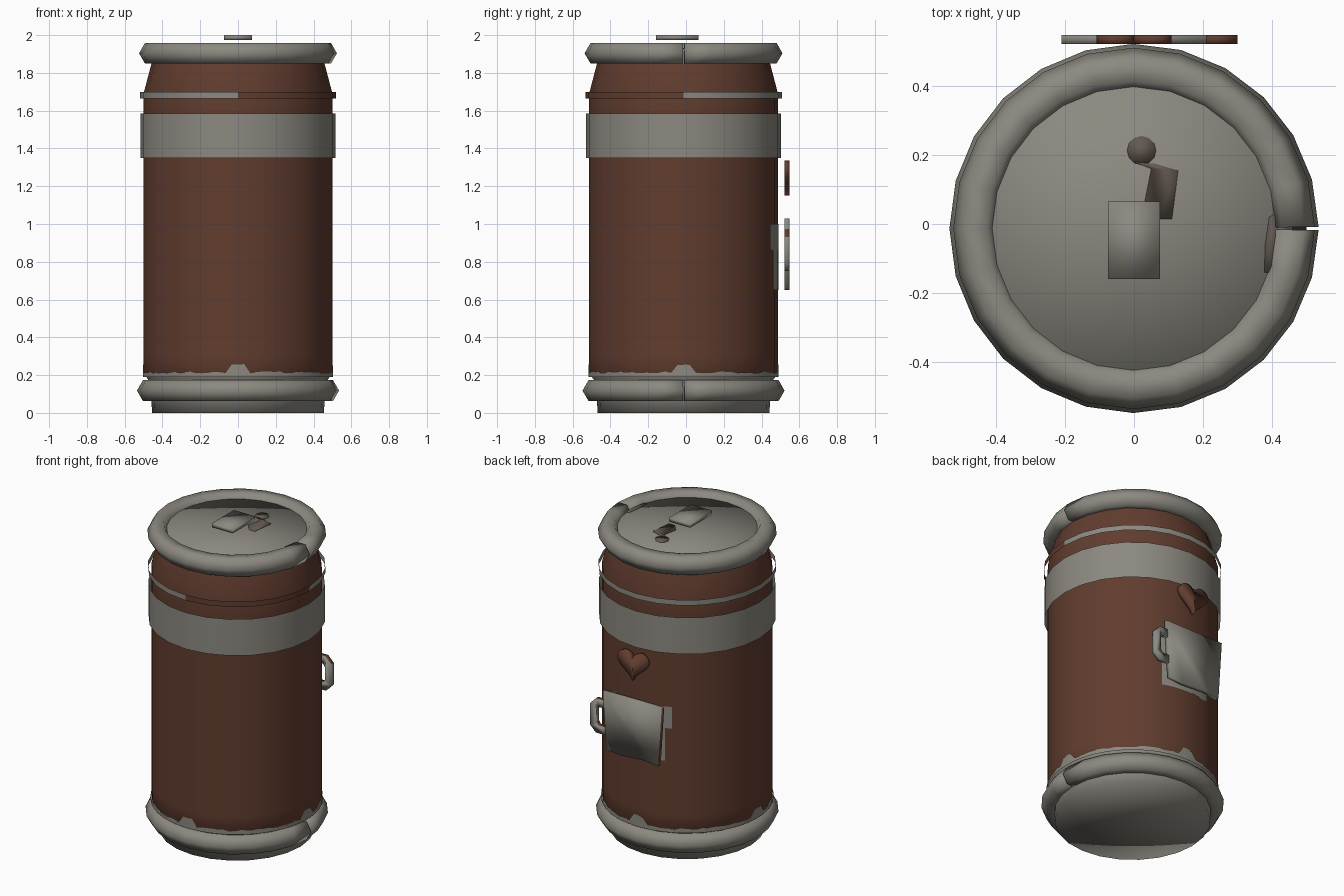
import bpy, bmesh, math, random

if "Cube" in bpy.data.objects:
    bpy.data.objects.remove(bpy.data.objects["Cube"])

random.seed(4)
CY = -0.013   # y of the can axis
N = 24        # sides around the can


def material(name, rgb):
    m = bpy.data.materials.new(name)
    m.diffuse_color = (*rgb, 1)
    m.use_nodes = True
    m.node_tree.nodes["Principled BSDF"].inputs["Base Color"].default_value = m.diffuse_color
    return m


GRAY = material("worn_gray", (0.26, 0.25, 0.215))
BROWN = material("rust_brown", (0.12, 0.046, 0.028))
STAIN = material("lid_stain", (0.125, 0.10, 0.08))


def finish(name, bm, mats, rule=None):
    """Turn a bmesh into a smooth object; rule(centre, normal) picks the material."""
    bmesh.ops.remove_doubles(bm, verts=bm.verts, dist=1e-5)
    bmesh.ops.recalc_face_normals(bm, faces=bm.faces)
    for f in bm.faces:
        f.smooth = True
        if rule:
            f.normal_update()
            f.material_index = int(rule(f.calc_center_median(), f.normal))
    me = bpy.data.meshes.new(name)
    bm.to_mesh(me)
    bm.free()
    for m in mats:
        me.materials.append(m)
    ob = bpy.data.objects.new(name, me)
    bpy.context.collection.objects.link(ob)
    return ob


def lathe(name, profile, mats, rule=None, closed=False, gap=0.0, n=N):
    """Revolve (r, z) points round the can axis; gap leaves an open seam at +x."""
    bm = bmesh.new()
    rings = []
    for i in range(n + 1):
        a = gap + (2 * math.pi - 2 * gap) * i / n
        rings.append([bm.verts.new((r * math.cos(a), CY + r * math.sin(a), z))
                      for r, z in profile])
    count = len(profile) if closed else len(profile) - 1
    for p, q in zip(rings, rings[1:]):
        for j in range(count):
            k = (j + 1) % len(profile)
            quad = [p[j], q[j], q[k], p[k]]
            if profile[j][0] == 0:
                quad = [p[j], q[k], p[k]]
            elif profile[k][0] == 0:
                quad = [p[j], q[j], p[k]]
            bm.faces.new(quad)
    if gap:
        bm.faces.new(rings[0])
        bm.faces.new(rings[-1])
    return finish(name, bm, mats, rule)


def plate(name, pts, lo, hi, mats, rule=None, flat=False):
    """Extrude an outline along y (or along z when flat)."""
    bm = bmesh.new()
    place = (lambda u, v, d: (u, v, d)) if flat else (lambda u, v, d: (u, d, v))
    a = [bm.verts.new(place(u, v, lo)) for u, v in pts]
    b = [bm.verts.new(place(u, v, hi)) for u, v in pts]
    bm.faces.new(a)
    bm.faces.new(b)
    for i in range(len(pts)):
        k = (i + 1) % len(pts)
        bm.faces.new((a[i], a[k], b[k], b[i]))
    return finish(name, bm, mats, rule)


def skin(name, columns, mat, r=0.503):
    """Thin paint on the can wall from (angle, z0, z1) columns."""
    bm = bmesh.new()
    cols = [[bm.verts.new((r * math.cos(a), CY + r * math.sin(a), z)) for z in (z0, z1)]
            for a, z0, z1 in columns]
    for p, q in zip(cols, cols[1:]):
        bm.faces.new((p[0], q[0], q[1], p[1]))
    return finish(name, bm, [mat])


def hexagon(R, z, r):
    return [(R + r * math.cos(math.pi * i / 3), z + r * math.sin(math.pi * i / 3))
            for i in range(6)]


# can body with brown wall, gray foot and lid
lathe("can_body", [(0, 0), (0.455, 0), (0.46, 0.1), (0.475, 0.175), (0.5, 0.21), (0.5, 0.3),
                   (0.5, 1.6), (0.5, 1.69), (0.458, 1.85), (0.43, 1.93), (0, 1.93)],
      [BROWN, GRAY], lambda c, n: c.z < 0.2 or c.z > 1.85)

# rolled rims with a small open seam
lathe("bottom_rim", hexagon(0.47, 0.118, 0.065), [GRAY], closed=True, gap=0.008)
lathe("top_rim", hexagon(0.46, 1.904, 0.064), [GRAY], closed=True, gap=0.008)

# wide band and the thin ring with one brown quarter
lathe("wide_band", [(0.517, 1.35), (0.517, 1.585)], [GRAY])
lathe("thin_ring", [(0.52, 1.665), (0.52, 1.70)], [GRAY, BROWN],
      lambda c, n: c.x > 0 and c.y < CY)

# worn edge at the bottom of the wall, with four bumps
wear = []
for i in range(97):
    a = 2 * math.pi * i / 96
    bump = 0.045 if i % 24 in (0, 1, 23) else 0
    wear.append((a, 0.19, 0.208 + bump + random.uniform(0, 0.012)))
skin("worn_edge", wear, GRAY)

# paint patches on the wall behind the cup
for name, half, z0, z1 in (("patch_upper", 0.43, 0.86, 1.0), ("patch_lower", 0.35, 0.65, 0.86)):
    skin(name, [(math.pi / 2 + half * (i / 6 - 1), z0, z1) for i in range(13)], GRAY)

# pull tab
plate("pull_tab", [(-0.075, -0.16), (0.075, -0.16), (0.075, 0.065), (-0.075, 0.065)],
      1.975, 2.0, [GRAY], flat=True)

# stains on the lid
circle = [(0.022 + 0.042 * math.cos(i * math.pi / 6), 0.213 + 0.042 * math.sin(i * math.pi / 6))
          for i in range(12)]
plate("stain_round", circle, 1.928, 1.933, [STAIN], flat=True)
plate("stain_long", [(0.0, 0.18), (0.05, 0.16), (0.03, 0.06), (0.07, 0.015), (0.11, 0.015),
                     (0.128, 0.155), (0.06, 0.175)], 1.928, 1.9335, [STAIN], flat=True)
plate("stain_edge", [(0.378, -0.14), (0.41, -0.14), (0.41, 0.03), (0.392, 0.02), (0.38, -0.06)],
      1.928, 1.933, [STAIN], flat=True)

# cup emblem on the back, brown on its narrow left side
plate("cup", [(-0.21, 1.03), (0.21, 1.03), (0.185, 0.66), (0.08, 0.65), (-0.08, 0.66),
              (-0.185, 0.65)], 0.522, 0.548, [GRAY, BROWN], lambda c, n: n.x < -0.8)
plate("cup_handle", [(0.2, 0.97), (0.26, 0.97), (0.30, 0.93), (0.30, 0.79), (0.26, 0.75),
                     (0.19, 0.75), (0.19, 0.80), (0.24, 0.80), (0.255, 0.82), (0.255, 0.90),
                     (0.24, 0.92), (0.2, 0.92)], 0.522, 0.548, [GRAY, BROWN],
      lambda c, n: n.z > 0.5)

# heart emblem above the cup
heart = []
for i in range(32):
    t = 2 * math.pi * i / 32
    w = 13 * math.cos(t) - 5 * math.cos(2 * t) - 2 * math.cos(3 * t) - math.cos(4 * t)
    heart.append((0.108 * math.sin(t) ** 3, 1.26 + 0.0064 * w))
plate("heart", heart, 0.522, 0.548, [BROWN])
